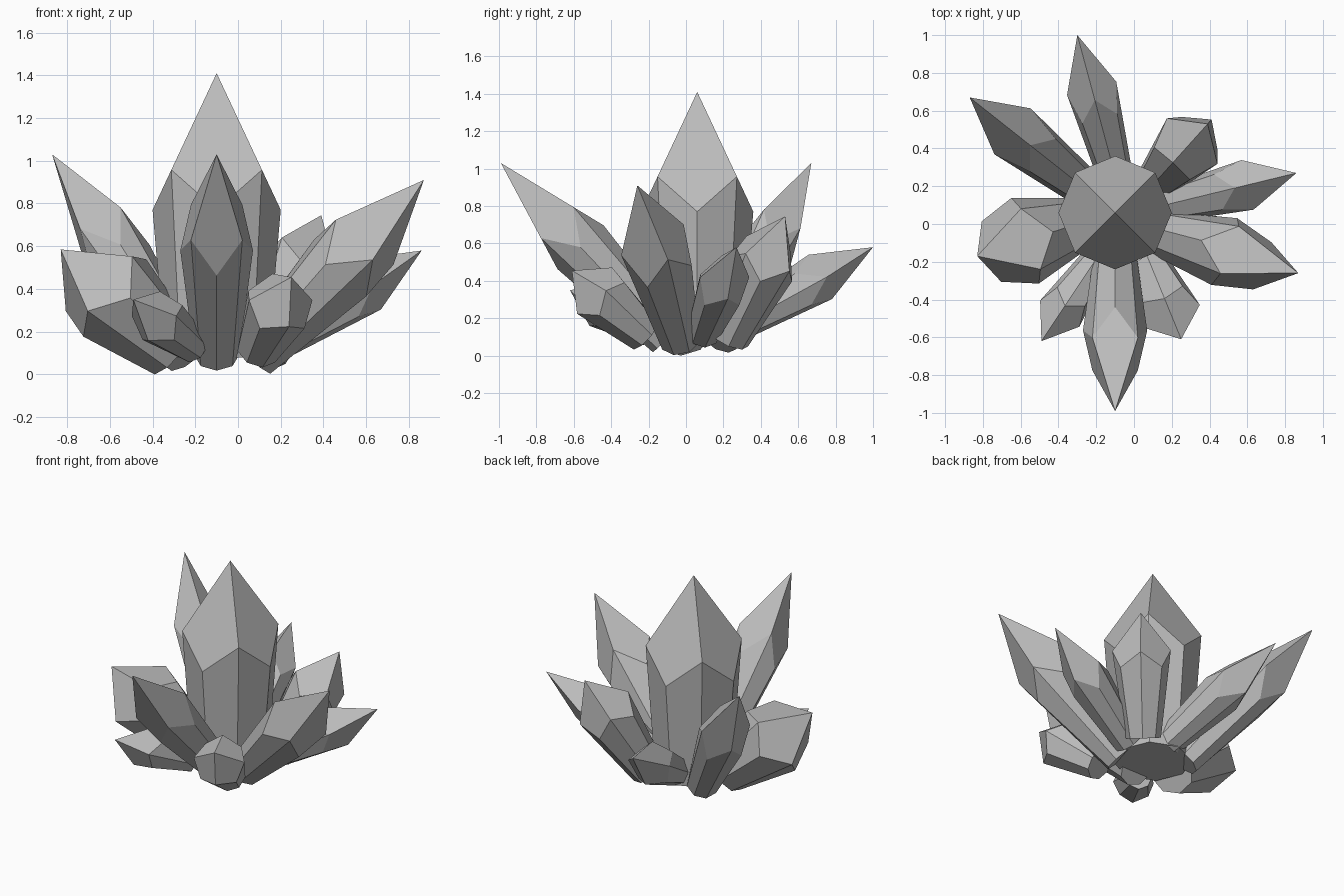
import bpy
from math import cos, sin, pi, radians
from mathutils import Vector

cube = bpy.data.objects.get("Cube")
if cube:
    bpy.data.objects.remove(cube)

# One grey mineral colour
GREY = (0.5, 0.5, 0.5, 1)
mineral = bpy.data.materials.new("mineral grey")
mineral.use_nodes = True
mineral.diffuse_color = GREY
mineral.node_tree.nodes["Principled BSDF"].inputs["Base Color"].default_value = GREY


def crystal(name, base, apex, base_r, shoulder_r, tip, roll=0):
    """Tapered eight-sided shaft closed by four kite-shaped tip faces."""
    base, apex = Vector(base), Vector(apex)
    axis = (apex - base).normalized()
    up = Vector((0, 0, 1)) - axis * axis.z
    up = up.normalized() if up.length > 0.001 else Vector((0, 1, 0))
    side = up.cross(axis)
    spokes = [up * cos(a) + side * sin(a)
              for a in (radians(roll) + i * pi / 4 for i in range(8))]
    # Odd corners sit higher, so that every kite is flat
    drops = [tip * (cos(pi / 4) if i % 2 else 1) for i in range(8)]
    verts = [base + s * base_r for s in spokes]
    verts += [apex - axis * d + s * shoulder_r for s, d in zip(spokes, drops)]
    verts.append(apex)
    faces = [tuple(range(8))]
    faces += [(i, 8 + i, 8 + (i + 1) % 8, (i + 1) % 8) for i in range(8)]
    faces += [(16, 8 + (i + 1) % 8, 8 + i, 8 + (i - 1) % 8) for i in range(0, 8, 2)]
    mesh = bpy.data.meshes.new(name)
    mesh.from_pydata(verts, [], faces)
    mesh.materials.append(mineral)
    mesh.validate()
    obj = bpy.data.objects.new(name, mesh)
    bpy.context.collection.objects.link(obj)


# Upright middle crystal
crystal("centre_crystal", (-0.1, 0.06, 0.08), (-0.1, 0.06, 1.41), 0.24, 0.3, 0.64)

# Long pointed crystals
crystal("front_crystal", (-0.1, -0.1, 0.09), (-0.1, -0.99, 1.03), 0.105, 0.17, 0.62)
crystal("back_right_long_crystal", (-0.25, 0.18, 0.08), (-0.87, 0.67, 1.03), 0.1, 0.155, 0.64, 45)
crystal("left_long_crystal", (0.08, -0.03, 0.08), (0.87, -0.26, 0.91), 0.11, 0.19, 0.58, 7)
crystal("back_crystal", (-0.09, 0.22, 0.14), (-0.3, 1.0, 0.58), 0.09, 0.135, 0.47, 45)
crystal("left_low_crystal", (0.12, 0.09, 0.12), (0.86, 0.27, 0.58), 0.09, 0.135, 0.44, 45)

# Short blunt crystals
crystal("back_left_blunt_crystal", (0.12, 0.23, 0.09), (0.39, 0.53, 0.745), 0.11, 0.18, 0.33, 45)
crystal("right_blunt_crystal", (-0.3, 0.0, 0.11), (-0.83, -0.17, 0.585), 0.145, 0.238, 0.35)
crystal("front_right_blunt_crystal", (-0.21, -0.2, 0.13), (-0.49, -0.62, 0.35), 0.08, 0.125, 0.27, 45)
crystal("front_left_blunt_crystal", (0.09, -0.22, 0.11), (0.25, -0.61, 0.455), 0.1, 0.16, 0.24, 45)
